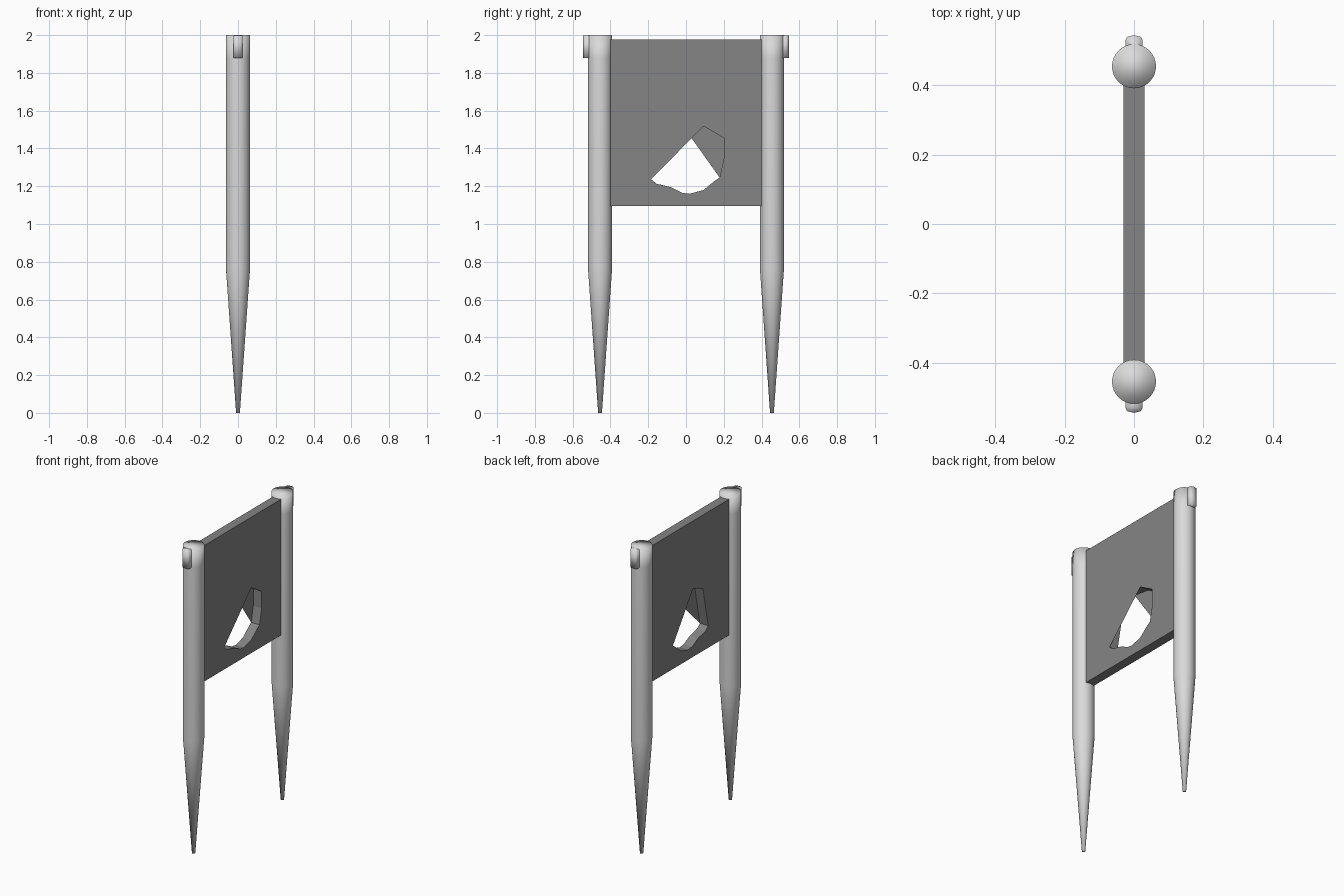
import bpy, bmesh, math

if "Cube" in bpy.data.objects:
    bpy.data.objects.remove(bpy.data.objects["Cube"])

def material(name, v):
    m = bpy.data.materials.new(name)
    m.diffuse_color = (v, v, v, 1)
    m.use_nodes = True
    m.node_tree.nodes["Principled BSDF"].inputs["Base Color"].default_value = m.diffuse_color
    return m

LIGHT = material("light grey", 0.7)
DARK = material("dark grey", 0.235)

def finish(bm, name, mat, smooth):
    bmesh.ops.recalc_face_normals(bm, faces=bm.faces[:])
    me = bpy.data.meshes.new(name)
    for f in bm.faces:
        f.smooth = smooth
    bm.to_mesh(me)
    bm.free()
    me.materials.append(mat)
    ob = bpy.data.objects.new(name, me)
    bpy.context.collection.objects.link(ob)
    return ob

def loft(name, sections, mat):
    """Stack of equal-length point rings, capped at both ends, smooth shaded."""
    bm = bmesh.new()
    rings = [[bm.verts.new(p) for p in s] for s in sections]
    n = len(rings[0])
    for a, b in zip(rings, rings[1:]):
        for i in range(n):
            j = (i + 1) % n
            bm.faces.new((a[i], a[j], b[j], b[i]))
    bm.faces.new(rings[0][::-1])
    bm.faces.new(rings[-1])
    return finish(bm, name, mat, True)

def ring(r, y, z, n=32):
    return [(r * math.cos(2 * math.pi * i / n), y + r * math.sin(2 * math.pi * i / n), z)
            for i in range(n)]

for side, label in ((-1, "front"), (1, "back")):
    # pointed round stake
    loft(label + "_post", [ring(r, side * 0.455, z) for r, z in
                           ((0.01, 0), (0.0635, 0.76), (0.0635, 1.88), (0.0635, 2.0))], LIGHT)
    # rounded lug on the outer side of the stake's top
    prof = [(-0.024, 0.48), (-0.025, 0.53), (-0.02, 0.54), (0, 0.545),
            (0.02, 0.54), (0.025, 0.53), (0.024, 0.48)]
    loft(label + "_lug", [[(x, side * y, z) for x, y in prof] for z in (1.88, 1.999)], LIGHT)

# board with a rough hole; each face covers a different upper corner of the hole
lower = [(-0.185, 1.237), (-0.155, 1.213), (-0.08, 1.195), (-0.02, 1.165), (0.02, 1.16),
         (0.093, 1.18), (0.15, 1.227), (0.178, 1.246)]
upper = [(0.2, 1.345), (0.2, 1.455), (0.093, 1.518), (-0.03, 1.538), (-0.13, 1.5)]
W, Z0, Z1, T = 0.42, 1.095, 1.977, 0.03
border = [(-W, Z0), (W, Z0), (W, 1.24), (W, Z1), (-W, Z1), (-W, 1.24)]

bm = bmesh.new()
layers = []
for x, keep in ((T, (0, 1, 2)), (-T, (3, 4))):
    lo, up, bo = [[bm.verts.new((x, y, z)) for y, z in pts] for pts in (lower, upper, border)]
    chain = [up[i] for i in keep]
    # lower and upper halves of the face
    bm.faces.new([bo[5], bo[0], bo[1], bo[2]] + lo[::-1])
    bm.faces.new([bo[2], bo[3], bo[4], bo[5], lo[0]] + chain[::-1] + [lo[-1]])
    layers.append((lo + up, bo))
# hole wall and outer rim
for a, b in zip(*layers):
    for i in range(len(a)):
        j = (i + 1) % len(a)
        bm.faces.new((a[i], a[j], b[j], b[i]))
finish(bm, "board", DARK, False)
